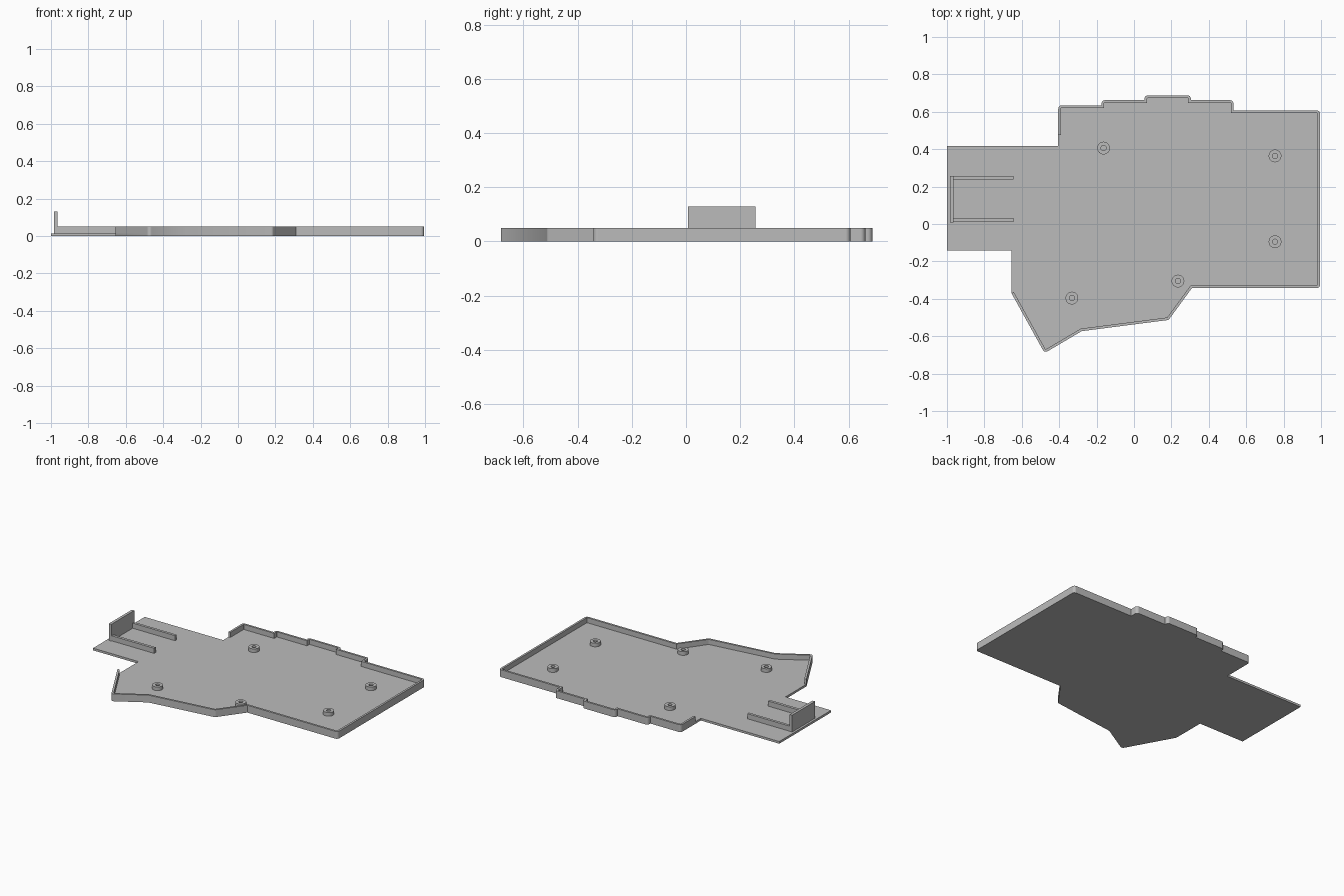
import bpy, bmesh, math
from mathutils import Vector

cube = bpy.data.objects.get("Cube")
if cube:
    bpy.data.objects.remove(cube, do_unlink=True)

FLOOR, RIM, WALL = 0.015, 0.05, 0.014

grey = bpy.data.materials.new("plain grey")
grey.use_nodes = True
colour = (0.5, 0.5, 0.5, 1)
grey.diffuse_color = colour
grey.node_tree.nodes["Principled BSDF"].inputs["Base Color"].default_value = colour


def finish(bm, name, smooth=True):
    bmesh.ops.recalc_face_normals(bm, faces=bm.faces)
    mesh = bpy.data.meshes.new(name)
    bm.to_mesh(mesh)
    bm.free()
    mesh.materials.append(grey)
    obj = bpy.data.objects.new(name, mesh)
    bpy.context.collection.objects.link(obj)
    if smooth:
        bpy.ops.object.select_all(action="DESELECT")
        obj.select_set(True)
        bpy.context.view_layer.objects.active = obj
        bpy.ops.object.shade_smooth_by_angle(angle=math.radians(30))
        weighted = obj.modifiers.new("even normals", "WEIGHTED_NORMAL")
        weighted.keep_sharp = True
    return obj


def box(name, x0, x1, y0, y1, z0, z1):
    bm = bmesh.new()
    bmesh.ops.create_cube(bm, size=1)
    for v in bm.verts:
        v.co = ((x0 + x1) / 2 + v.co.x * (x1 - x0),
                (y0 + y1) / 2 + v.co.y * (y1 - y0),
                (z0 + z1) / 2 + v.co.z * (z1 - z0))
    return finish(bm, name, False)


def round_convex(points, radius, steps=5):
    """Fillet the left-turning corners of an open path."""
    out = [points[0]]
    for a, p, b in zip(points, points[1:], points[2:]):
        d, e = (p - a).normalized(), (b - p).normalized()
        turn = math.atan2(d.x * e.y - d.y * e.x, d.dot(e))
        if turn <= 0:
            out.append(p)
            continue
        start = p - d * radius * math.tan(turn / 2)
        centre = start + Vector((-d.y, d.x)) * radius
        for i in range(steps + 1):
            t = turn * i / steps
            spoke = Vector((d.y, -d.x))
            out.append(centre + radius * Vector((
                spoke.x * math.cos(t) - spoke.y * math.sin(t),
                spoke.x * math.sin(t) + spoke.y * math.cos(t))))
    return out + [points[-1]]


def offset_left(path, dist):
    out = []
    for i, p in enumerate(path):
        d = (path[max(i, 1)] - path[max(i, 1) - 1]).normalized()
        j = min(i, len(path) - 2)
        e = (path[j + 1] - path[j]).normalized()
        n, m = Vector((-d.y, d.x)), Vector((-e.y, e.x))
        out.append(p + (n + m) * dist / (1 + n.dot(m)))
    return out


# Tray: floor with a raised rim along most of its edge
rim_path = [Vector(p) for p in (
    (-0.655, -0.37), (-0.478, -0.69), (-0.28, -0.573), (0.185, -0.513),
    (0.31, -0.342), (0.995, -0.342), (0.995, 0.607), (0.532, 0.607),
    (0.532, 0.662), (0.304, 0.662), (0.304, 0.688), (0.056, 0.688),
    (0.056, 0.662), (-0.174, 0.662), (-0.174, 0.634), (-0.405, 0.634),
    (-0.405, 0.475))]
tongue = [(-0.405, 0.418), (-1, 0.418), (-1, -0.142), (-0.655, -0.142)]

outer_path = round_convex(rim_path, 0.018)
bm = bmesh.new()
outer = [bm.verts.new((p.x, p.y, 0)) for p in outer_path]
inner = [bm.verts.new((p.x, p.y, 0)) for p in offset_left(outer_path, WALL)]
edge = [bm.verts.new((x, y, 0)) for x, y in tongue]
bm.faces.new(inner + [outer[-1]] + edge + [outer[0]])
for i in range(len(outer) - 1):
    bm.faces.new((outer[i], outer[i + 1], inner[i + 1], inner[i]))


def raise_faces(faces, height, keep):
    new = bmesh.ops.extrude_face_region(bm, geom=faces, use_keep_orig=keep)["geom"]
    verts = [g for g in new if isinstance(g, bmesh.types.BMVert)]
    bmesh.ops.translate(bm, verts=verts, vec=(0, 0, height))


raise_faces(bm.faces[:], FLOOR, True)
strip = [f for f in bm.faces
         if len(f.verts) == 4 and all(v.co.z > FLOOR / 2 for v in f.verts)]
raise_faces(strip, RIM - FLOOR, False)
finish(bm, "tray")

# Screw bosses: short hollow cylinders
bosses = [(-0.163, 0.406), (0.754, 0.364), (0.754, -0.095),
          (0.235, -0.305), (-0.332, -0.396)]
for n, (x, y) in enumerate(bosses, 1):
    bm = bmesh.new()
    profile = [(0.034, FLOOR), (0.034, 0.04), (0.014, 0.04), (0.014, FLOOR)]
    verts = [bm.verts.new((x + r, y, z)) for r, z in profile]
    edges = [bm.edges.new(pair) for pair in zip(verts, verts[1:])]
    bmesh.ops.spin(bm, geom=verts + edges, cent=(x, y, 0), axis=(0, 0, 1),
                   angle=math.tau, steps=32, use_merge=True)
    bmesh.ops.remove_doubles(bm, verts=bm.verts, dist=0.0001)
    finish(bm, f"screw_boss_{n}")

# Upright end plate with two guide rails on the tongue
box("end_plate", -0.985, -0.966, 0.008, 0.257, FLOOR, 0.13)
box("left_rail", -0.966, -0.645, 0.239, 0.257, FLOOR, RIM)
box("right_rail", -0.966, -0.645, 0.012, 0.031, FLOOR, RIM)
